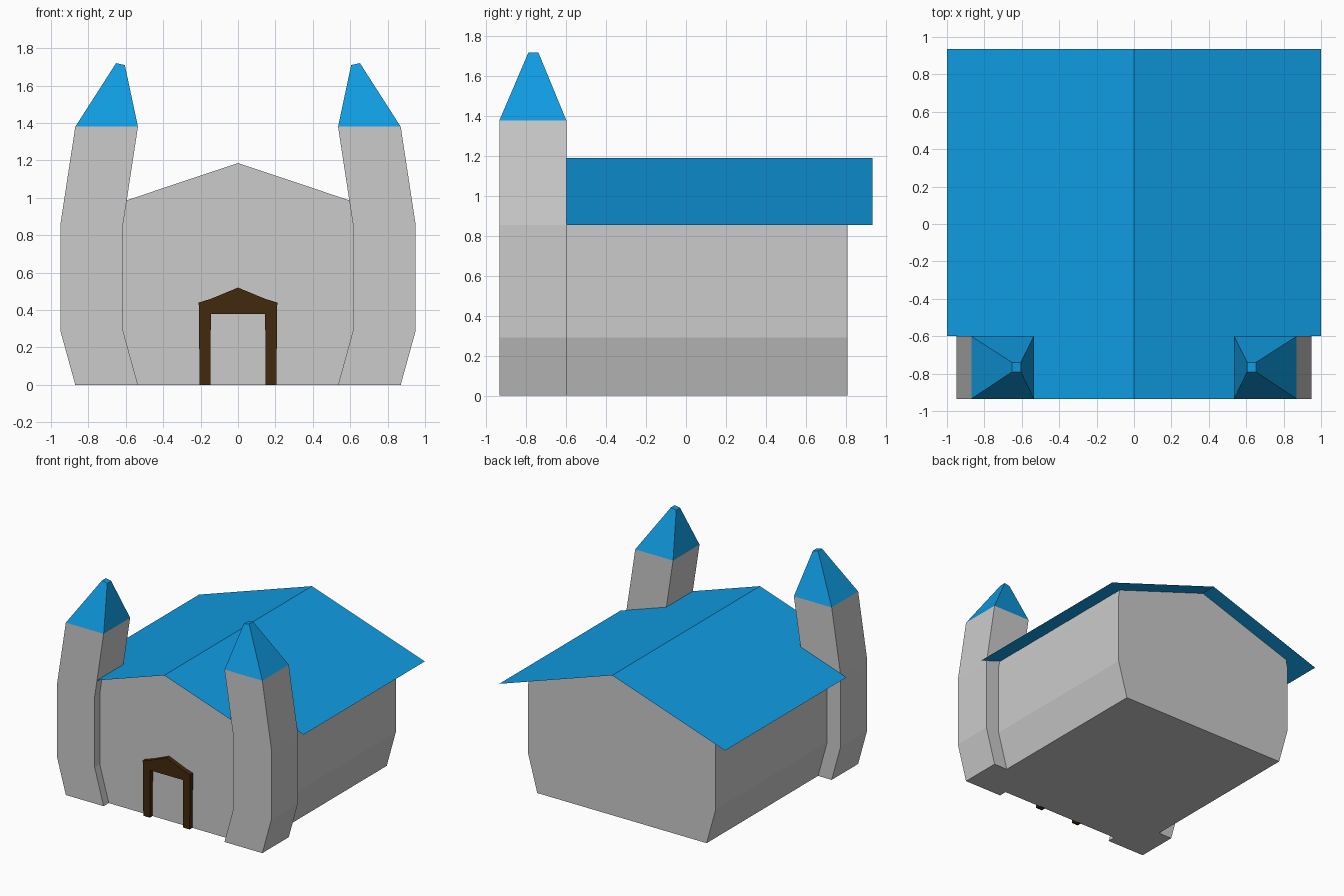
import bpy, bmesh

if "Cube" in bpy.data.objects:
    bpy.data.objects.remove(bpy.data.objects["Cube"])


def material(name, rgb):
    m = bpy.data.materials.new(name)
    m.diffuse_color = (*rgb, 1)
    m.use_nodes = True
    m.node_tree.nodes["Principled BSDF"].inputs["Base Color"].default_value = m.diffuse_color
    return m


def make(name, bm, mat=None, mirror=False):
    bmesh.ops.recalc_face_normals(bm, faces=bm.faces)
    me = bpy.data.meshes.new(name)
    bm.to_mesh(me)
    bm.free()
    ob = bpy.data.objects.new(name, me)
    bpy.context.collection.objects.link(ob)
    if mat:
        me.materials.append(mat)
    if mirror:
        ob.modifiers.new("mirror", 'MIRROR').use_axis[0] = True
    return ob


def extrude_profile(name, pts, y0, y1, mat=None, mirror=False):
    """Solid with an x-z outline running from y0 to y1."""
    bm = bmesh.new()
    face = bm.faces.new([bm.verts.new((x, y0, z)) for x, z in pts])
    geom = bmesh.ops.extrude_face_region(bm, geom=[face])["geom"]
    verts = [g for g in geom if isinstance(g, bmesh.types.BMVert)]
    bmesh.ops.translate(bm, verts=verts, vec=(0, y1 - y0, 0))
    return make(name, bm, mat, mirror)


blue = material("blue_roof", (0.005, 0.33, 0.75))
brown = material("dark_wood", (0.055, 0.022, 0.004))

RIDGE, SLOPE = 1.19, 0.335


def roof_z(x):
    return RIDGE - SLOPE * abs(x)


# Main hall: bulging walls with a gable under the roof
half = [(0.75, 0), (0.83, 0.29), (0.83, 0.855), (0.82, roof_z(0.82) - 0.004)]
hall = half + [(0, RIDGE - 0.004)] + [(-x, z) for x, z in reversed(half)]
extrude_profile("hall", hall, -0.87, 0.81)

# Thin gable roof, notched around the towers
bm = bmesh.new()
for s in (1, -1):
    outline = [(0, 0.935), (1, 0.935), (1, -0.6), (0.6, -0.6), (0.6, -0.935), (0, -0.935)]
    bm.faces.new([bm.verts.new((s * x, y, roof_z(x))) for x, y in outline])
bmesh.ops.remove_doubles(bm, verts=bm.verts, dist=1e-4)
make("roof", bm, blue)

# Pair of bent front towers
tower = [(0.535, 0), (0.87, 0), (0.95, 0.29), (0.95, 0.855),
         (0.87, 1.38), (0.535, 1.38), (0.615, 0.855), (0.615, 0.29)]
extrude_profile("tower", tower, -0.935, -0.6, mirror=True)

# Leaning spires with small blunt tips
bm = bmesh.new()
base = [bm.verts.new((x, y, 1.38)) for x, y in
        ((0.535, -0.935), (0.87, -0.935), (0.87, -0.6), (0.535, -0.6))]
tip = [bm.verts.new(p) for p in
       ((0.605, -0.79, 1.71), (0.652, -0.79, 1.72), (0.652, -0.74, 1.72), (0.605, -0.74, 1.71))]
bm.faces.new(base)
bm.faces.new(tip)
for i in range(4):
    j = (i + 1) % 4
    bm.faces.new((base[i], base[j], tip[j], tip[i]))
make("spire", bm, blue, mirror=True)

# Pointed door frame standing proud of the front wall
frame = [(-0.21, 0), (-0.21, 0.44), (-0.145, 0.46), (0, 0.52), (0.145, 0.46), (0.21, 0.44),
         (0.205, 0), (0.148, 0), (0.145, 0.38), (-0.145, 0.38), (-0.148, 0), (-0.205, 0)]
extrude_profile("door_frame", frame[1:], -0.905, -0.86, brown)
